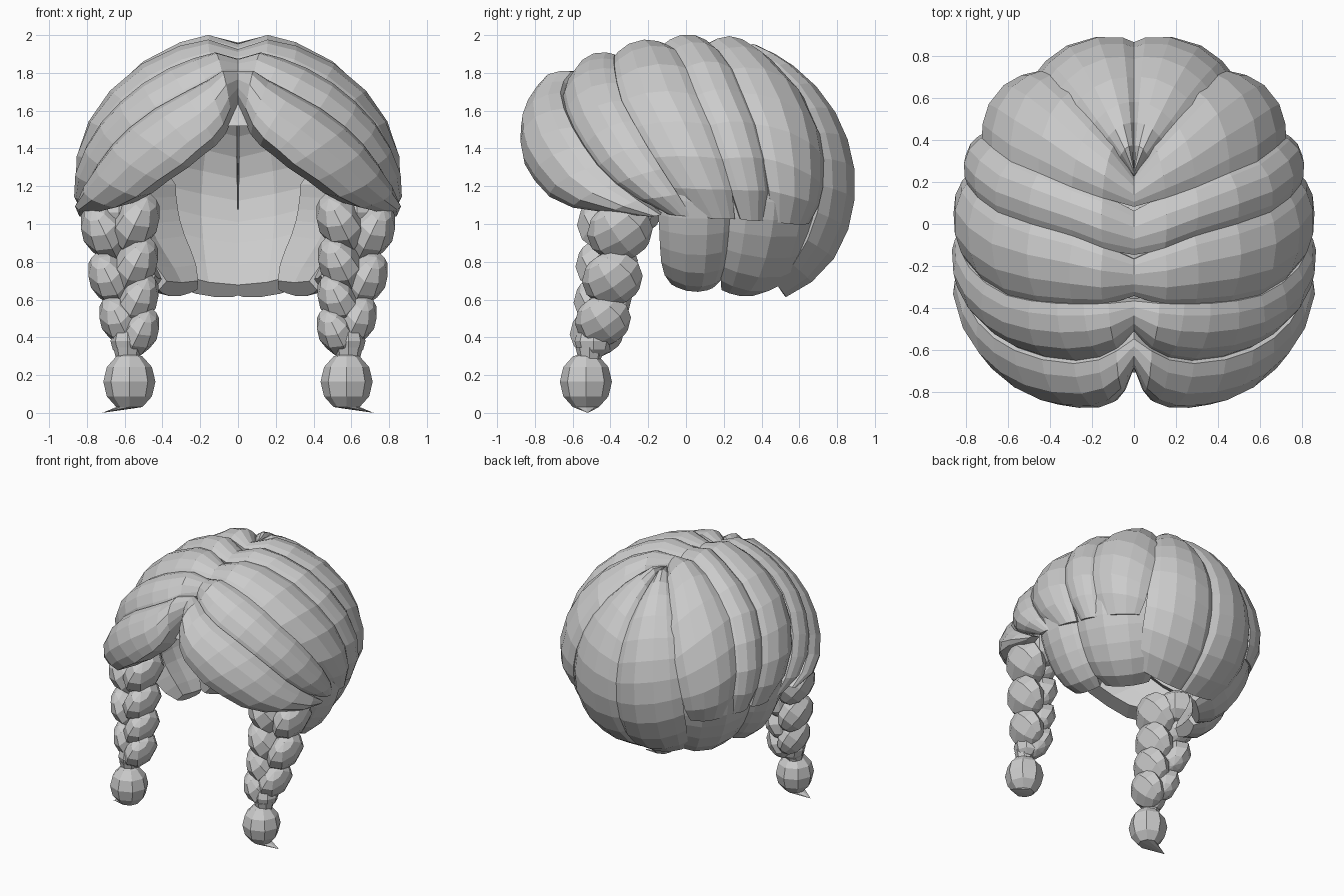
import bpy, bmesh, math
from mathutils import Vector, Matrix

if "Cube" in bpy.data.objects:
    bpy.data.objects.remove(bpy.data.objects["Cube"])

CENTRE = Vector((0, 0, 1.2))
RADII = Vector((0.86, 0.90, 0.80))


def finish(bm, name):
    """Turn a right-hand part into an object mirrored across x = 0."""
    bmesh.ops.recalc_face_normals(bm, faces=bm.faces)
    me = bpy.data.meshes.new(name)
    bm.to_mesh(me)
    bm.free()
    ob = bpy.data.objects.new(name, me)
    bpy.context.collection.objects.link(ob)
    mod = ob.modifiers.new("mirror", "MIRROR")
    mod.use_mirror_merge = False
    return ob


def along(pts, t):
    """Point at parameter t on a polyline."""
    s = t * (len(pts) - 1)
    i = min(int(s), len(pts) - 2)
    return Vector(pts[i]).lerp(Vector(pts[i + 1]), s - i)


def on_head(p, scale, lift=0.0):
    """Project a point onto the scaled head ellipsoid, then lift it along the normal."""
    d = p - CENTRE
    d /= math.sqrt(sum((d[k] / RADII[k]) ** 2 for k in range(3)))
    n = Vector([d[k] / RADII[k] ** 2 for k in range(3)]).normalized()
    q = CENTRE + d * scale + n * lift
    q.x = max(q.x, 0.0)
    return q


def lock(name, a, b, scale=0.955, bulge=0.05, thick=0.15, tip=0.45, curl=0.03, n=9):
    """Puffed lock of hair between two edge curves on the head."""
    bm = bmesh.new()
    rings = []
    for i in range(n):
        t = i / (n - 1)
        f = 1.0
        if t > 0.75:
            f = max(tip, math.sqrt(max(0, 1 - ((t - 0.75) / 0.25) ** 2)))
        if i == 0:
            f = 0.6
        w = 0.6 + 0.4 * f
        drop = 0.1 if i == 0 else curl
        pa, pb = along(a, t), along(b, t)
        ring = []
        for u in (-0.04, 0.12, 0.36, 0.64, 0.88, 1.04):
            h = math.sin(math.pi * min(max(u, 0), 1)) ** 0.7
            p = pa.lerp(pb, 0.5 + (u - 0.5) * w)
            ring.append(bm.verts.new(on_head(p, scale, bulge * h * f - drop * (1 - f))))
        for u in (0.98, 0.5, 0.02):
            p = pa.lerp(pb, 0.5 + (u - 0.5) * w)
            ring.append(bm.verts.new(on_head(p, scale, -thick * (0.4 + 0.6 * f))))
        rings.append(ring)
    m = len(rings[0])
    for r, s in zip(rings, rings[1:]):
        for j in range(m):
            k = (j + 1) % m
            bm.faces.new((r[j], r[k], s[k], s[j]))
    bm.faces.new(rings[0])
    bm.faces.new(rings[-1])
    return finish(bm, name)


# Partings between the upper locks, from the front edge to the back centre
e0 = [(0.0, -0.66, 1.66), (0.10, -0.86, 1.5), (0.30, -0.82, 1.32), (0.58, -0.65, 1.11), (0.81, -0.22, 1.04)]
e1 = [(0.0, -0.55, 1.83), (0.20, -0.66, 1.71), (0.55, -0.60, 1.5), (0.74, -0.42, 1.25), (0.82, -0.12, 1.05)]
e2 = [(0.0, -0.38, 1.92), (0.30, -0.40, 1.86), (0.62, -0.36, 1.66), (0.80, -0.18, 1.35), (0.84, 0.05, 1.03)]
e3 = [(0.0, -0.17, 1.98), (0.30, -0.06, 1.95), (0.68, 0.06, 1.7), (0.83, 0.20, 1.35), (0.81, 0.30, 1.01)]
e4 = [(0.0, 0.08, 2.0), (0.30, 0.19, 1.93), (0.60, 0.32, 1.7), (0.75, 0.44, 1.35), (0.73, 0.47, 1.0)]
e5 = [(0.0, 0.25, 1.97), (0.20, 0.48, 1.84), (0.43, 0.74, 1.5), (0.50, 0.74, 1.2), (0.50, 0.70, 0.99)]
b5 = [(0.0, 0.25, 1.97), (0.20, 0.48, 1.84), (0.43, 0.74, 1.5), (0.48, 0.74, 1.05), (0.45, 0.56, 0.59)]
b6 = [(0.0, 0.27, 1.97), (0.0, 0.6, 1.8), (0.0, 0.88, 1.4), (-0.01, 0.85, 0.95), (-0.08, 0.56, 0.57)]

lock("front_lock", e0, e1, 1.02, 0.075, tip=0.25, n=11)
lock("temple_lock", e1, e2, 0.98, 0.055, tip=0.25, n=11)
lock("side_lock_front", e2, e3, 0.96, 0.05)
lock("side_lock_middle", e3, e4, 0.96, 0.05)
lock("side_lock_rear", e4, e5, 0.975, 0.055)
lock("back_lock", b5, b6, 0.965, curl=0.06, n=13)

# Lower tier of rounded lobes tucked under the side locks
low = [
    [(0.82, -0.15, 1.3), (0.78, -0.14, 0.95), (0.58, -0.12, 0.57)],
    [(0.76, 0.25, 1.3), (0.74, 0.25, 0.95), (0.53, 0.20, 0.53)],
    [(0.42, 0.74, 1.3), (0.40, 0.74, 0.95), (0.24, 0.54, 0.53)],
]
lock("lower_lobe_front", low[0], low[1], 0.89, 0.065, 0.13, curl=0.05)
lock("lower_lobe_rear", low[1], low[2], 0.90, 0.065, 0.13, curl=0.05)

# Scalp closing the gaps beneath the parting
bm = bmesh.new()
bmesh.ops.create_icosphere(bm, subdivisions=3, radius=1)
bmesh.ops.transform(bm, matrix=Matrix.Translation(CENTRE) @ Matrix.Diagonal((*(RADII * 0.89), 1)), verts=bm.verts)
for co, no in (((0, 0, 1.52), (0, 0, -1)), ((0, 0, 0), (-1, 0, 0))):
    bmesh.ops.bisect_plane(bm, geom=bm.verts[:] + bm.edges[:] + bm.faces[:],
                           plane_co=co, plane_no=no, clear_outer=True)
finish(bm, "scalp")


def blob(bm, loc, size, tilt=0.0, lean=0.0):
    """Low-poly tilted ellipsoid."""
    mat = (Matrix.Translation(loc) @ Matrix.Rotation(tilt, 4, 'Y') @ Matrix.Rotation(lean, 4, 'X')
           @ Matrix.Diagonal((*size, 1)))
    return bmesh.ops.create_uvsphere(bm, u_segments=8, v_segments=6, radius=1, matrix=mat)["verts"]


# Braid: alternating plump strands that narrow downwards
bm = bmesh.new()
inner = [(0.54, -0.40, 1.01), (0.54, -0.42, 0.79), (0.53, -0.44, 0.60), (0.52, -0.47, 0.43)]
outer = [(0.71, -0.35, 0.96), (0.68, -0.39, 0.71), (0.63, -0.44, 0.49)]
for side, col in ((1, inner), (-1, outer)):
    for p in col:
        k = 0.80 + 0.3 * (p[2] - 0.4)
        blob(bm, p, (0.122 * k, 0.185 * k, 0.17 * k), side * -0.45, 0.6)
blob(bm, (0.63, -0.30, 1.06), (0.14, 0.17, 0.13))
blob(bm, (0.585, -0.49, 0.38), (0.09, 0.10, 0.09))
finish(bm, "braid")

# Tie around the braid end
bm = bmesh.new()
bmesh.ops.create_cone(bm, cap_ends=True, segments=8, radius1=0.06, radius2=0.075, depth=0.06,
                      matrix=Matrix.Translation((0.585, -0.51, 0.315)))
finish(bm, "braid_tie")

# Tuft with a flicked-out tip
bm = bmesh.new()
vs = blob(bm, (0.575, -0.53, 0.165), (0.138, 0.138, 0.155))
tip = min(vs, key=lambda v: v.co.z)
tip.co = (0.72, -0.52, 0.0)
finish(bm, "braid_tuft")
